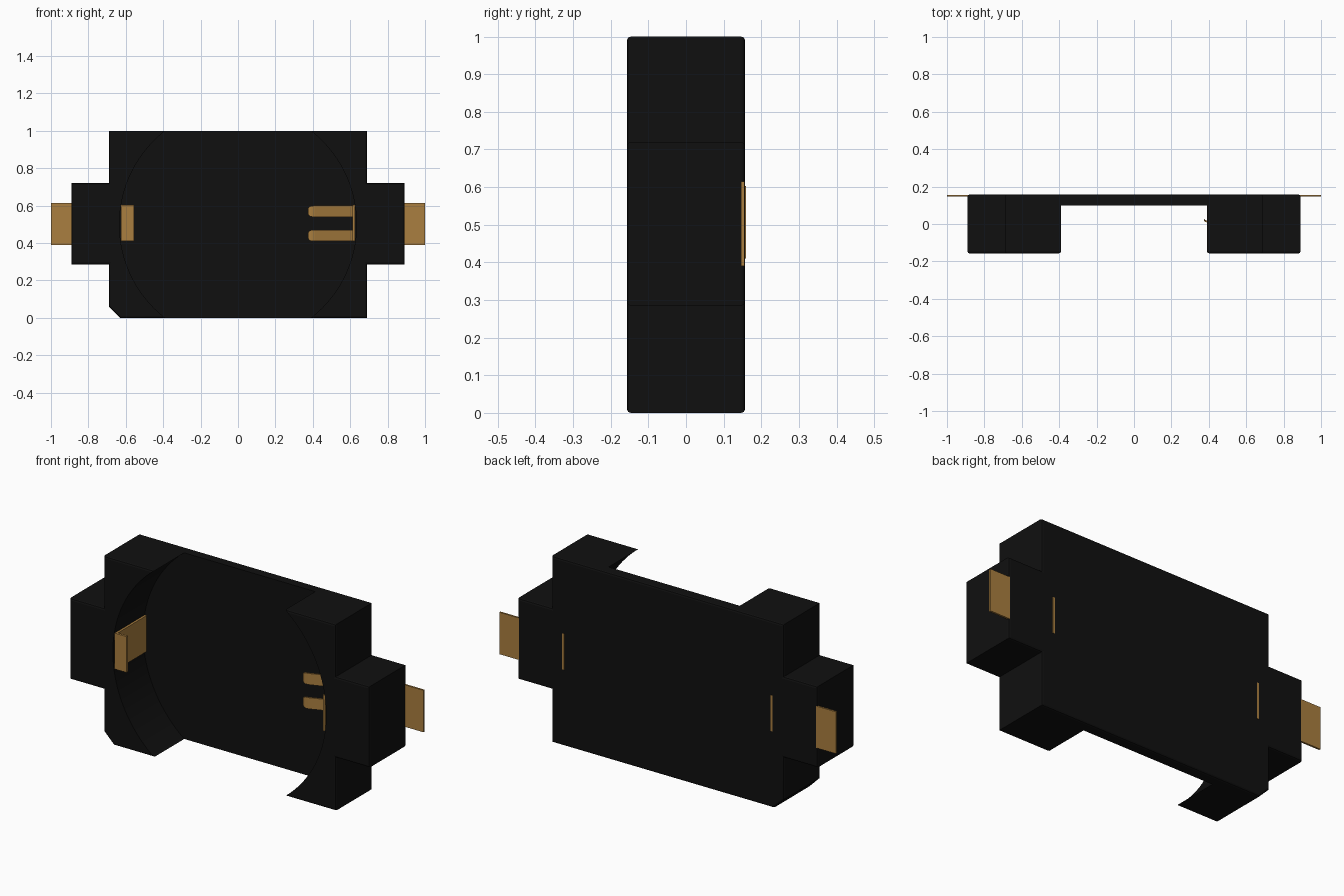
import bpy, bmesh, math

cube = bpy.data.objects.get("Cube")
if cube:
    bpy.data.objects.remove(cube, do_unlink=True)


def material(name, colour, rough):
    m = bpy.data.materials.new(name)
    m.use_nodes = True
    m.diffuse_color = (*colour, 1)
    shader = m.node_tree.nodes["Principled BSDF"]
    shader.inputs["Base Color"].default_value = (*colour, 1)
    shader.inputs["Roughness"].default_value = rough
    return m


black = material("black_plastic", (0.005, 0.005, 0.005), 0.6)
brass = material("brass_metal", (0.40, 0.21, 0.05), 0.5)


def add_object(name, bm, mat):
    bmesh.ops.recalc_face_normals(bm, faces=bm.faces)
    mesh = bpy.data.meshes.new(name)
    bm.to_mesh(mesh)
    bm.free()
    mesh.materials.append(mat)
    ob = bpy.data.objects.new(name, mesh)
    bpy.context.collection.objects.link(ob)
    return ob


def box(name, xs, ys, zs, mat):
    bm = bmesh.new()
    bmesh.ops.create_cube(bm, size=1)
    for v in bm.verts:
        for i, (a, b) in enumerate((xs, ys, zs)):
            v.co[i] = a if v.co[i] < 0 else b
    return add_object(name, bm, mat)


def prism(name, outline, y0, y1, mat, rim=0.0):
    """Extrude an xz outline from y0 to y1, rounding the front and back rims."""
    bm = bmesh.new()
    face = bm.faces.new([bm.verts.new((x, y0, z)) for x, z in outline])
    ext = bmesh.ops.extrude_face_region(bm, geom=[face])["geom"]
    for v in ext:
        if isinstance(v, bmesh.types.BMVert):
            v.co.y = y1
    if rim:
        edges = [e for e in bm.edges if abs(e.verts[0].co.y - e.verts[1].co.y) < 1e-5]
        bmesh.ops.bevel(bm, geom=edges, offset=rim, segments=2, profile=0.5, affect='EDGES')
    return add_object(name, bm, mat)


# Housing outline: block with stepped side wings and one clipped corner
W, WING, LOW, HIGH, CLIP = 0.69, 0.89, 0.285, 0.72, 0.06
right_half = [(W, 0), (W, LOW), (WING, LOW), (WING, HIGH), (W, HIGH), (W, 1)]
left_half = [(-x, z) for x, z in reversed(right_half[1:])]
outline = right_half + left_half + [(-W, CLIP), (-W + CLIP, 0)]
housing = prism("housing", outline, -0.157, 0.157, black, rim=0.01)

# Round pocket for the cell, open at the front, top and bottom
SEG, R = 128, 0.634
circle = [(R * math.cos(2 * math.pi * i / SEG), 0.5 + R * math.sin(2 * math.pi * i / SEG))
          for i in range(SEG)]
cutter = prism("pocket_cutter", circle, -0.4, 0.10, black)
cutter.hide_render = True
cut = housing.modifiers.new("pocket", 'BOOLEAN')
cut.operation = 'DIFFERENCE'
cut.solver = 'EXACT'
cut.object = cutter
bpy.context.view_layer.objects.active = housing
housing.select_set(True)
bpy.ops.object.modifier_apply(modifier=cut.name)
bpy.data.objects.remove(cutter, do_unlink=True)
bpy.ops.object.shade_smooth_by_angle(angle=math.radians(20))

# Solder tabs and contact plates on both sides
for side, s in (("left", 1), ("right", -1)):
    box(side + "_solder_tab", sorted((s * 0.87, s * 1.0)), (0.146, 0.156), (0.39, 0.615), brass)
    box(side + "_contact_plate", sorted((s * 0.613, s * 0.625)), (-0.155, 0.159),
        (0.41, 0.603), brass)

# Retaining lip folded over the front of the right contact
box("right_contact_lip", (-0.622, -0.555), (-0.155, -0.143), (0.41, 0.603), brass)

# Pair of spring fingers rising from the pocket floor to curled, rounded tips
path = [(0.373, 0.018, 0.012), (0.380, 0.012, 0.024), (0.392, 0.008, 0.029),
        (0.41, 0.01, 0.03), (0.62, 0.09, 0.03)]
for name, zc in (("lower_spring_finger", 0.44), ("upper_spring_finger", 0.57)):
    bm = bmesh.new()
    rows = [[bm.verts.new((x, y + dy, zc + k * h)) for dy, k in
             ((0, -1), (0, 1), (0.01, 1), (0.01, -1))] for x, y, h in path]
    for a, b in zip(rows, rows[1:]):
        for i in range(4):
            j = (i + 1) % 4
            bm.faces.new((a[i], a[j], b[j], b[i]))
    bm.faces.new(rows[0])
    bm.faces.new(rows[-1])
    add_object(name, bm, brass)
